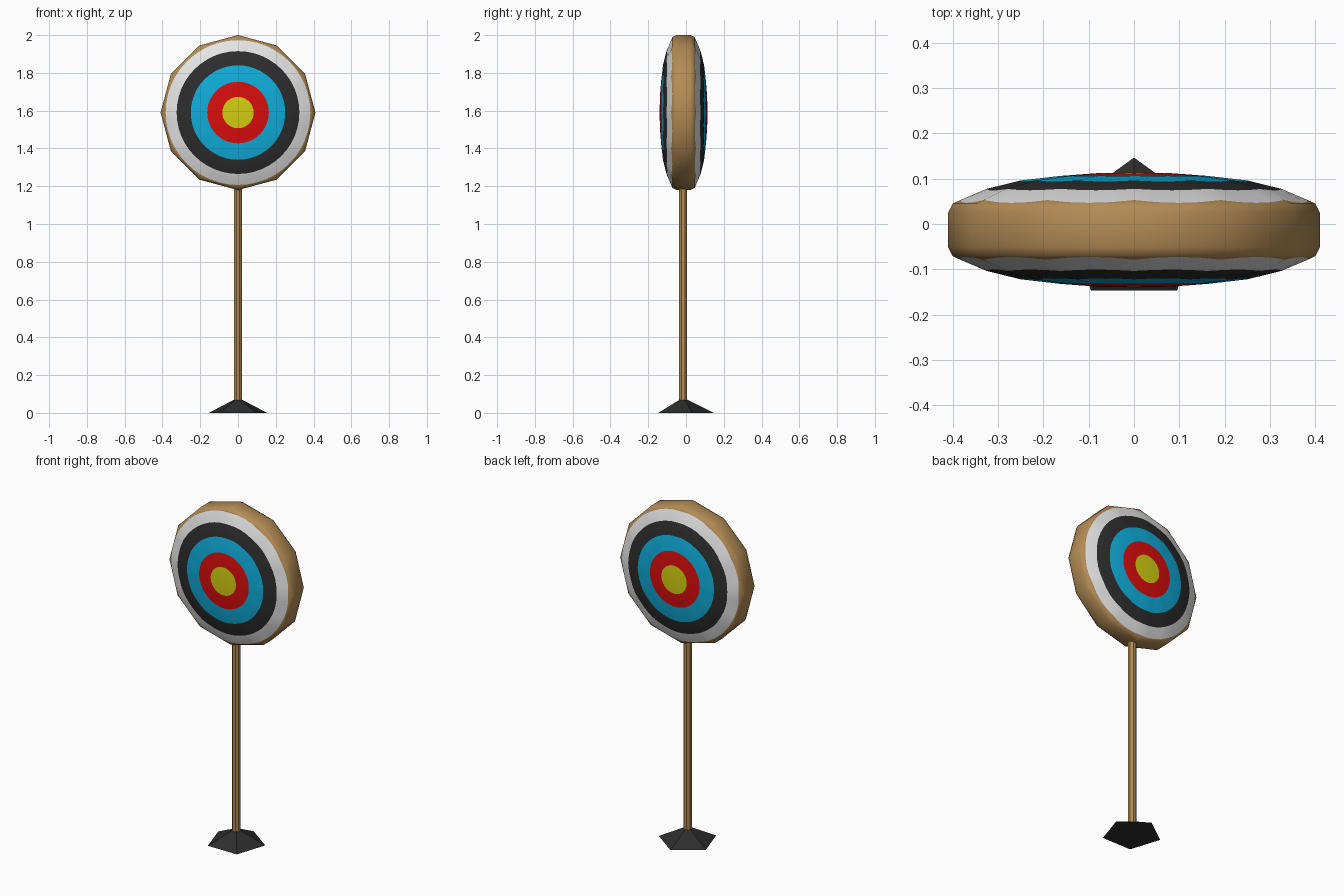
import bpy, bmesh, math

cube = bpy.data.objects.get("Cube")
if cube:
    bpy.data.objects.remove(cube, do_unlink=True)

CY = -0.0155              # depth of the post and disc axis
SIDES, SPLIT = 12, 4      # rim corners, circle segments per rim side
STEP = math.tau / SIDES


def material(name, rgb):
    m = bpy.data.materials.new(name)
    m.use_nodes = True
    m.diffuse_color = (*rgb, 1)
    m.node_tree.nodes["Principled BSDF"].inputs["Base Color"].default_value = (*rgb, 1)
    return m


wood = material("wood", (0.45, 0.26, 0.09))
white = material("white", (0.78, 0.78, 0.78))
black = material("black", (0.026, 0.026, 0.026))
blue = material("blue", (0.005, 0.42, 0.71))
red = material("red", (0.70, 0.004, 0.004))
yellow = material("yellow", (0.66, 0.62, 0.006))


def make_object(name, bm, mats):
    bmesh.ops.recalc_face_normals(bm, faces=bm.faces)
    mesh = bpy.data.meshes.new(name)
    bm.to_mesh(mesh)
    bm.free()
    for m in mats:
        mesh.materials.append(m)
    ob = bpy.data.objects.new(name, mesh)
    bpy.context.collection.objects.link(ob)
    return ob


def cone(name, sides, r1, r2, z0, z1, turn, mat):
    bm = bmesh.new()
    rings = []
    for r, z in ((r1, z0), (r2, z1)):
        angles = [turn + math.tau * i / sides for i in range(sides)]
        rings.append([bm.verts.new((r * math.cos(a), CY + r * math.sin(a), z)) for a in angles])
        bm.faces.new(rings[-1])
    for i in range(sides):
        j = (i + 1) % sides
        bm.faces.new((rings[0][i], rings[0][j], rings[1][j], rings[1][i]))
    return make_object(name, bm, [mat])


# Five-sided foot and eight-sided post
cone("base", 5, 0.162, 0.022, 0, 0.07, math.pi / 2, black)
cone("post", 8, 0.0235, 0.0235, 0.03, 1.25, math.pi / 8, wood)

# Disc: half profile as (corner radius, half depth)
DOME = [(0, 0.127), (0.083, 0.125), (0.163, 0.119), (0.25, 0.109),
        (0.335, 0.088), (0.40, 0.058), (0.41, 0.038)]
BANDS = [0.083, 0.163, 0.25, 0.325, 0.383]   # painted circles, inside out


def depth(rho):
    for (r0, d0), (r1, d1) in zip(DOME, DOME[1:]):
        if rho <= r1:
            return d0 + (d1 - d0) * (rho - r0) / (r1 - r0)
    return DOME[-1][1]


def ring(bm, radius, count, side):
    verts = []
    for i in range(count):
        a = math.tau * i / count
        # corner radius of the polygon that passes through this point
        rho = radius * math.cos(a % STEP - STEP / 2) / math.cos(STEP / 2)
        if count == SIDES:
            rho = radius
        verts.append(bm.verts.new((radius * math.cos(a), side * depth(rho), radius * math.sin(a))))
    return verts


def bridge(bm, a, b, mat):
    n = len(a)
    for i in range(n):
        j = (i + 1) % n
        bm.faces.new((a[i], a[j], b[j], b[i])).material_index = mat


bm = bmesh.new()
rims = []
for side in (-1, 1):
    circles = [ring(bm, r, SIDES * SPLIT, side) for r in BANDS]
    centre = bm.verts.new((0, side * depth(0), 0))
    n = len(circles[0])
    for i in range(n):
        bm.faces.new((centre, circles[0][i], circles[0][(i + 1) % n])).material_index = 0
    for k in range(len(BANDS) - 1):
        bridge(bm, circles[k], circles[k + 1], k + 1)
    # wooden border from the last circle out to the twelve corners
    shoulder = ring(bm, 0.40, SIDES, side)
    last = circles[-1]
    for i in range(SIDES):
        inner = [last[(i * SPLIT + k) % n] for k in range(SPLIT + 1)]
        bm.faces.new([shoulder[(i + 1) % SIDES], shoulder[i]] + inner).material_index = 5
    rim = ring(bm, 0.41, SIDES, side)
    bridge(bm, shoulder, rim, 5)
    rims.append(rim)
bridge(bm, rims[0], rims[1], 5)

target = make_object("target_disc", bm, [yellow, red, blue, black, white, wood])
target.location = (0, CY + 0.0025, 1.59)
bpy.context.view_layer.objects.active = target
target.select_set(True)
bpy.ops.object.shade_smooth_by_angle(angle=math.radians(60))
